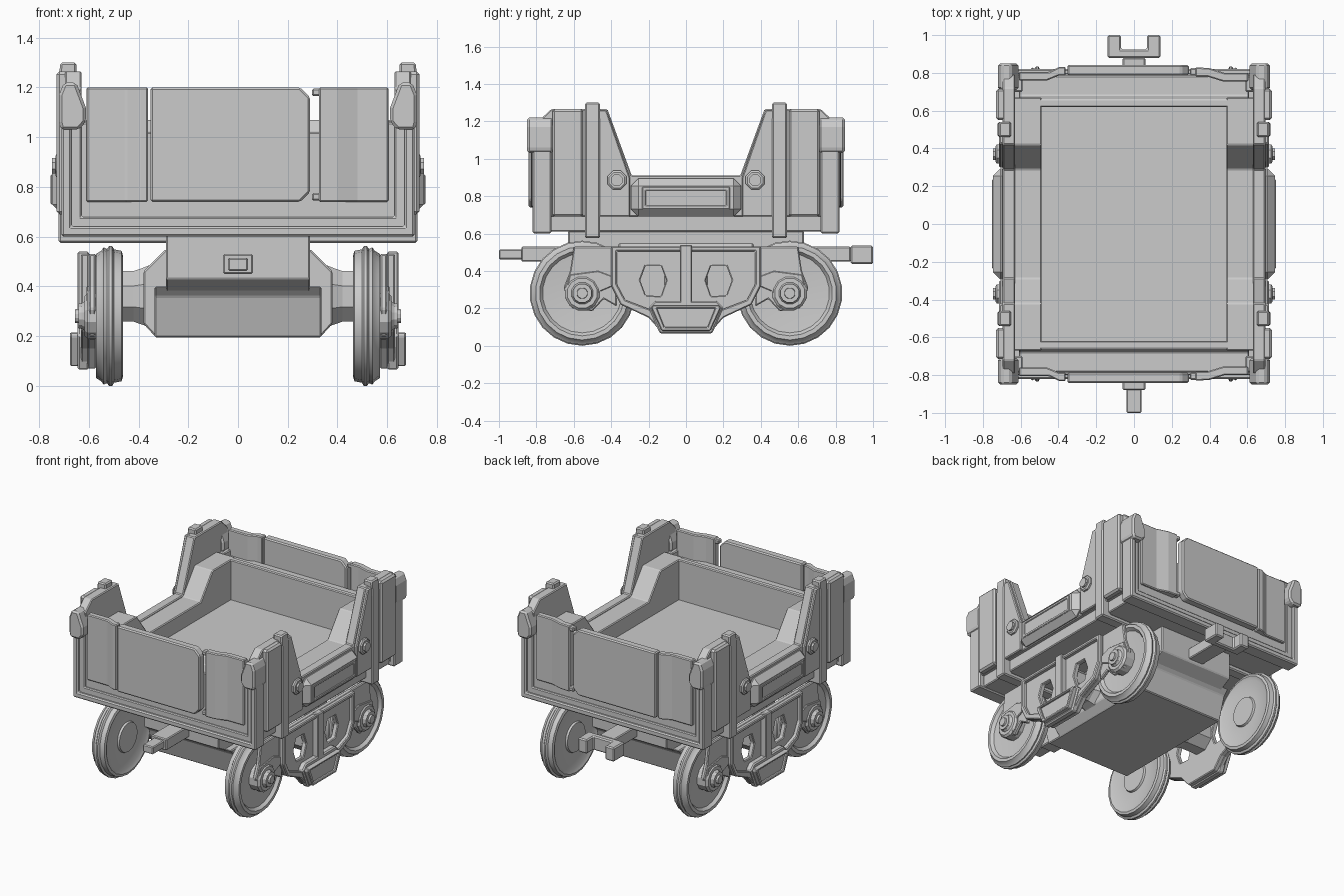
import bpy, bmesh, math

if "Cube" in bpy.data.objects:
    bpy.data.objects.remove(bpy.data.objects["Cube"])

AXES = {'x': lambda u, v, w: (w, u, v),
        'y': lambda u, v, w: (u, w, v),
        'z': lambda u, v, w: (u, v, w)}


def finish(name, bm, mirror='', bevel=0.0, smooth=False):
    bmesh.ops.recalc_face_normals(bm, faces=bm.faces[:])
    me = bpy.data.meshes.new(name)
    bm.to_mesh(me)
    bm.free()
    ob = bpy.data.objects.new(name, me)
    bpy.context.collection.objects.link(ob)
    if smooth:
        bpy.ops.object.select_all(action='DESELECT')
        ob.select_set(True)
        bpy.context.view_layer.objects.active = ob
        bpy.ops.object.shade_smooth_by_angle(angle=math.radians(30))
    if bevel:
        b = ob.modifiers.new("Bevel", 'BEVEL')
        b.width, b.segments = bevel, 1
        b.limit_method, b.angle_limit = 'ANGLE', math.radians(25)
    if mirror:
        m = ob.modifiers.new("Mirror", 'MIRROR')
        m.use_axis = ['x' in mirror, 'y' in mirror, False]
        m.use_mirror_merge = False
    return ob


def prism(name, loops, axis, a, b, mirror='', bevel=0.006):
    """Extrude an outline (plus optional hole outlines) along an axis from a to b."""
    if not isinstance(loops[0], list):
        loops = [loops]
    bm = bmesh.new()
    edges = []
    for loop in loops:
        vs = [bm.verts.new(AXES[axis](u, v, a)) for u, v in loop]
        if len(loops) == 1:
            bm.faces.new(vs)
        else:
            edges += [bm.edges.new((vs[i - 1], vs[i])) for i in range(len(vs))]
    if edges:
        bmesh.ops.triangle_fill(bm, use_beauty=True, use_dissolve=False, edges=edges)
    res = bmesh.ops.extrude_face_region(bm, geom=bm.faces[:])
    moved = [g for g in res['geom'] if isinstance(g, bmesh.types.BMVert)]
    bmesh.ops.translate(bm, verts=moved, vec=AXES[axis](0, 0, b - a))
    return finish(name, bm, mirror, bevel)


def box(name, x, y, z, mirror='', bevel=0.006):
    return prism(name, rect(x, y), 'z', z[0], z[1], mirror, bevel)


def rect(u, v):
    return [(u[0], v[0]), (u[1], v[0]), (u[1], v[1]), (u[0], v[1])]


def sym(half):
    return half + [(-u, v) for u, v in reversed(half)]


def lathe(name, profile, y, z, n, mirror='xy', smooth=False):
    """Spin an (x, radius) profile about an axle parallel to x."""
    bm = bmesh.new()
    rings = []
    for x, r in profile:
        rings.append([bm.verts.new((x, y + r * math.cos(math.tau * (i + .5) / n),
                                    z + r * math.sin(math.tau * (i + .5) / n))) for i in range(n)])
    for p, q in zip(rings, rings[1:]):
        for i in range(n):
            bm.faces.new((p[i - 1], p[i], q[i], q[i - 1]))
    bm.faces.new(rings[0])
    bm.faces.new(rings[-1])
    return finish(name, bm, mirror, 0, smooth)


# Tub floor and inner liner
box("floor", (-.67, .67), (-.78, .78), (.61, .79))
prism("liner_side", sym([(.67, .67), (.67, 1.07), (.42, 1.07), (.29, .9)]),
      'x', .49, .65, 'x', .006)
prism("liner_end", [(.62, .67), (.62, 1.07), (.66, 1.07), (.68, 1.02), (.785, 1.02), (.785, .67)],
      'x', -.61, .61, 'y')

# Side walls with the cut-away middle, outer panels and framed sill
prism("side_wall", sym([(.79, .69), (.79, 1.2), (.72, 1.265), (.42, 1.265), (.29, .91)]),
      'x', .63, .695, 'x')
box("side_wall_panel", (.68, .73), (.55, .715), (.69, 1.265), 'xy', .012)
prism("side_sill", rect((-.295, .295), (.69, .895)), 'x', .66, .747, 'x', .04)
prism("sill_frame", [rect((-.235, .235), (.73, .85)), rect((-.215, .215), (.75, .83))],
      'x', .735, .753, 'x', .004)
prism("side_gusset", [(.47, .69), (.47, 1.26), (.425, 1.26), (.3, .9), (.3, .69)],
      'x', .69, .714, 'xy')

# Hoops that wrap under the tub and rise as posts
prism("hoop", sym([(.65, .61), (.65, 1.3), (.715, 1.3), (.722, 1.2), (.722, .575)][::-1]),
      'y', .46, .54, 'y', .008)

# Bolts on the side gussets
lathe("side_bolt", [(.70, .055), (.726, .055), (.733, .045), (.733, .033), (.747, .033)], .37, .885, 8)

# End frames: nested U shapes
prism("end_frame_outer", sym([(.71, .6), (.71, 1.06), (.67, 1.06), (.67, .64)]), 'y', .72, .82, 'y', .008)
prism("end_frame_middle", sym([(.68, .63), (.68, 1.06), (.63, 1.06), (.63, .68)]), 'y', .72, .80, 'y')
prism("end_frame_inner", sym([(.64, .66), (.64, 1.06), (.59, 1.06), (.59, .73)]), 'y', .70, .785, 'y')

# Corner caps
prism("corner_cap", [(.64, 1.03), (.712, 1.03), (.72, 1.06), (.72, 1.17), (.70, 1.22), (.65, 1.22),
                     (.612, 1.12), (.612, 1.06)], 'y', .71, .85, 'xy', .012)

# End boards: flat middle board and two stepped outer boards
prism("end_board_middle", [(-.352, .74), (.25, .74), (.29, .78), (.29, 1.16), (.25, 1.2), (-.352, 1.2)],
      'y', .785, .842, 'y', .008)
prism("end_board_left", [(-.362, .832), (-.395, .832), (-.45, .805), (-.61, .805),
                         (-.61, .76), (-.46, .76), (-.4, .785), (-.362, .785)], 'z', .74, 1.2, 'y')
prism("end_board_right", [(.325, .83), (.40, .825), (.48, .80), (.605, .80),
                          (.605, .755), (.47, .755), (.39, .78), (.325, .78)], 'z', .74, 1.2, 'y')
for i, z in enumerate([(.745, .775), (1.165, 1.195)]):
    box(f"end_board_lip_{i}", (.297, .335), (.785, .825), z, 'y')

# Chassis: spine, hanging block and crossbeam
prism("chassis_spine", sym([(.63, .615), (.63, .43), (.5, .36)]), 'x', -.29, .29)
prism("hanging_block", sym([(.29, .55), (.38, .46), (.38, .25), (.33, .195)]), 'y', -.36, .36)
prism("belly_box", sym([(.56, .40), (.52, .36), (.47, .195)]), 'x', -.335, .335)
lathe("crossbeam", [(.3, .16), (.38, .125), (.42, .11), (.58, .11)], 0, .36, 8, 'x')

# Couplings: tongue at the front, fork at the back
box("coupling_base", (-.06, .06), (.6, .88), (.45, .53), 'y')
box("coupling_tongue", (-.04, .04), (-1, -.86), (.462, .515))
prism("coupling_fork", sym([(.14, .88), (.14, 1.0), (.07, 1.0), (.07, .925)]), 'z', .437, .535, '', .008)

# Wheels and hubs
AY, AZ = .555, .281
lathe("wheel", [(.462, .1), (.475, .105), (.475, .22), (.463, .245), (.468, .262), (.498, .268),
                (.506, .281), (.518, .281), (.527, .27), (.54, .276), (.55, .262), (.57, .25),
                (.57, .228), (.55, .212), (.54, .1)], AY, AZ, 22, 'xy', True)
lathe("axle_box", [(.53, .095), (.605, .095), (.618, .082), (.618, .06), (.63, .052),
                   (.642, .052), (.642, .03), (.655, .028)], AY, AZ, 12)

# Side frames of the running gear
outline = sym([(.40, .53), (.40, .32), (.35, .22), (.2, .15), (.13, .07)])
inner = sym([(.37, .505), (.37, .33), (.325, .245), (.18, .19), (.10, .12)])
win = [(.135, .43), (.215, .43), (.245, .35), (.215, .27), (.135, .265), (.105, .35)]
prism("side_frame", [outline, win, [(-y, z) for y, z in win]], 'x', .57, .605, 'x', .005)
prism("side_frame_rim", [outline, inner], 'x', .60, .632, 'x', .006)
box("side_frame_bar", (.60, .645), (-.033, .033), (.2, .54), 'x')
prism("axle_arm", [(.37, .53), (.60, .53), (.62, .40), (.655, .31), (.61, .2), (.5, .185), (.44, .25), (.37, .21)],
      'x', .572, .6, 'xy', .006)
prism("axle_arm_strap", [(.39, .37), (.47, .40), (.62, .38), (.645, .29), (.6, .21), (.5, .2), (.46, .29), (.39, .32)],
      'x', .59, .61, 'xy', .004)

# Foot step in the middle of each side frame
step = sym([(.165, .24), (.2, .205), (.14, .065)])
prism("step_block", step, 'x', .60, .645, 'x', .008)
prism("step_rim", [sym([(.18, .215), (.185, .2), (.13, .08)]), sym([(.155, .2), (.115, .1)])],
      'x', .64, .675, 'x', .005)
prism("step_plate", sym([(.165, .205), (.12, .09)]), 'x', .64, .66, 'x', 0)
